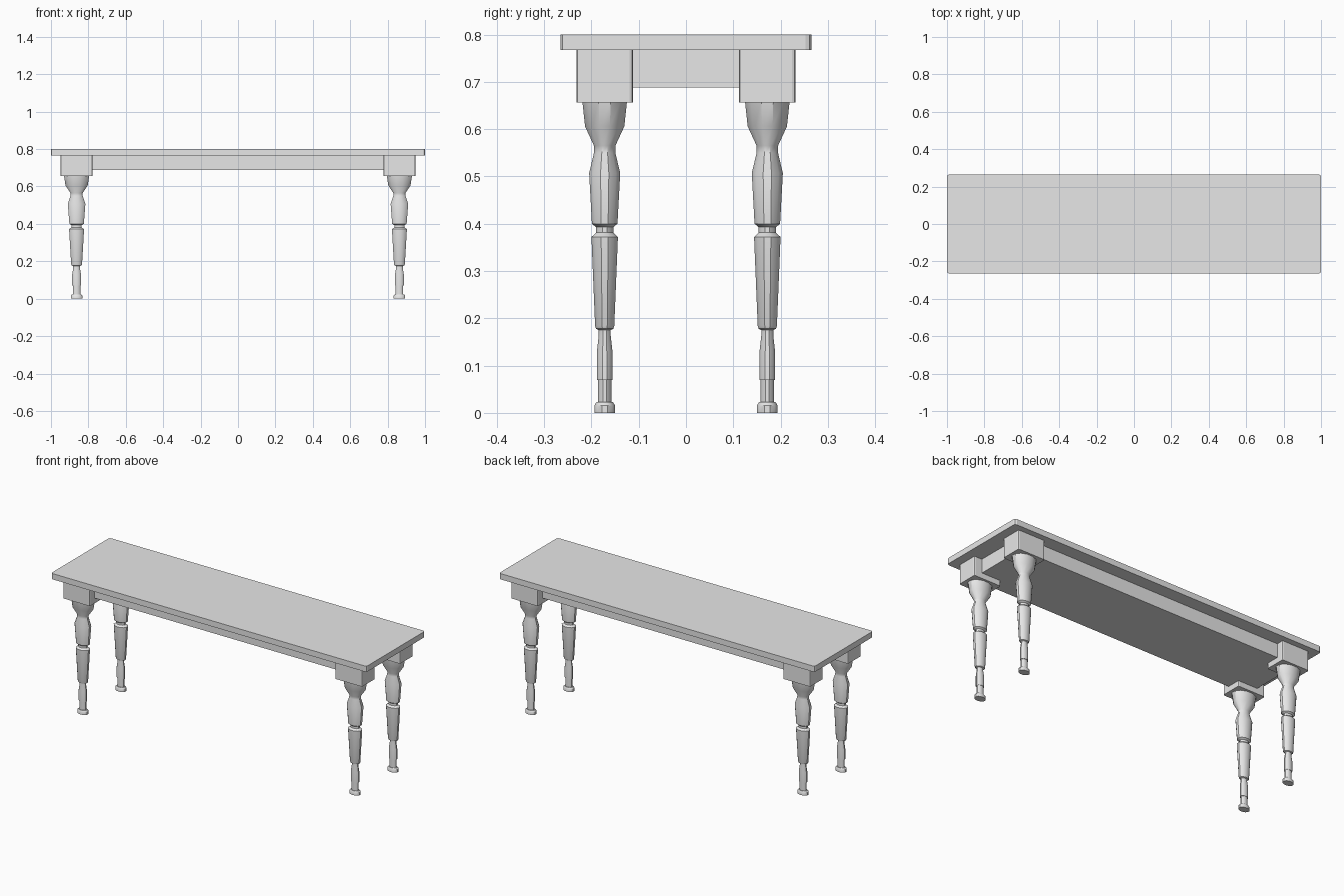
import bpy, bmesh
from math import cos, sin, pi, radians

cube = bpy.data.objects.get("Cube")
if cube:
    bpy.data.objects.remove(cube, do_unlink=True)

# Single material
grey = bpy.data.materials.new("light_grey")
grey.use_nodes = True
GREY = (0.8, 0.8, 0.8, 1)
grey.diffuse_color = GREY
grey.node_tree.nodes["Principled BSDF"].inputs["Base Color"].default_value = GREY


def finish(name, bm, location=(0, 0, 0)):
    bmesh.ops.recalc_face_normals(bm, faces=bm.faces)
    mesh = bpy.data.meshes.new(name)
    bm.to_mesh(mesh)
    bm.free()
    mesh.materials.append(grey)
    obj = bpy.data.objects.new(name, mesh)
    obj.location = location
    bpy.context.collection.objects.link(obj)
    return obj


def box(name, size, centre, bevel=0):
    """Box whose upright corners can be eased."""
    bm = bmesh.new()
    bmesh.ops.create_cube(bm, size=1)
    bmesh.ops.scale(bm, vec=size, verts=bm.verts)
    if bevel:
        upright = [e for e in bm.edges
                   if abs(e.verts[0].co.z - e.verts[1].co.z) > size[2] / 2]
        bmesh.ops.bevel(bm, geom=upright, offset=bevel, segments=2,
                        profile=0.5, affect='EDGES')
    return finish(name, bm, centre)


def turned_leg(name, profile, x, y, stretch, sides=12):
    """Lathe the (radius, height) profile, widened along x."""
    bm = bmesh.new()
    rings = []
    for r, z in profile:
        angles = [2 * pi * (i + 0.5) / sides for i in range(sides)]
        rings.append([bm.verts.new((r * stretch * cos(a), r * sin(a), z))
                      for a in angles])
    for low, high in zip(rings, rings[1:]):
        for i in range(sides):
            j = (i + 1) % sides
            bm.faces.new((low[i], low[j], high[j], high[i]))
    bm.faces.new(rings[0][::-1])
    bm.faces.new(rings[-1])
    leg = finish(name, bm, (x, y, 0))
    bpy.ops.object.select_all(action='DESELECT')
    leg.select_set(True)
    bpy.context.view_layer.objects.active = leg
    bpy.ops.object.shade_smooth_by_angle(angle=radians(35))


# Foot, post, long taper, bulb and cup, from the floor up
LEG_PROFILE = [
    (0.0225, 0), (0.0225, 0.016), (0.018, 0.023), (0.0145, 0.023),
    (0.0145, 0.07), (0.017, 0.07), (0.017, 0.13), (0.013, 0.165),
    (0.013, 0.175), (0.019, 0.178), (0.021, 0.184), (0.029, 0.372),
    (0.019, 0.381), (0.019, 0.393), (0.028, 0.40), (0.034, 0.507),
    (0.0235, 0.55), (0.0235, 0.565), (0.043, 0.606), (0.049, 0.66),
]

# Seat board and the solid apron beneath it
box("seat_board", (2, 0.53, 0.033), (0, 0, 0.7835), bevel=0.012)
box("apron", (1.8, 0.38, 0.08), (0, 0, 0.728))

# Corner blocks with turned legs
for end, x in (("right", -0.863), ("left", 0.863)):
    for side, y in (("front", -0.172), ("back", 0.172)):
        box(f"{side}_{end}_block", (0.171, 0.119, 0.11), (x, y, 0.712), bevel=0.007)
        turned_leg(f"{side}_{end}_leg", LEG_PROFILE, x, y, stretch=1.43)
